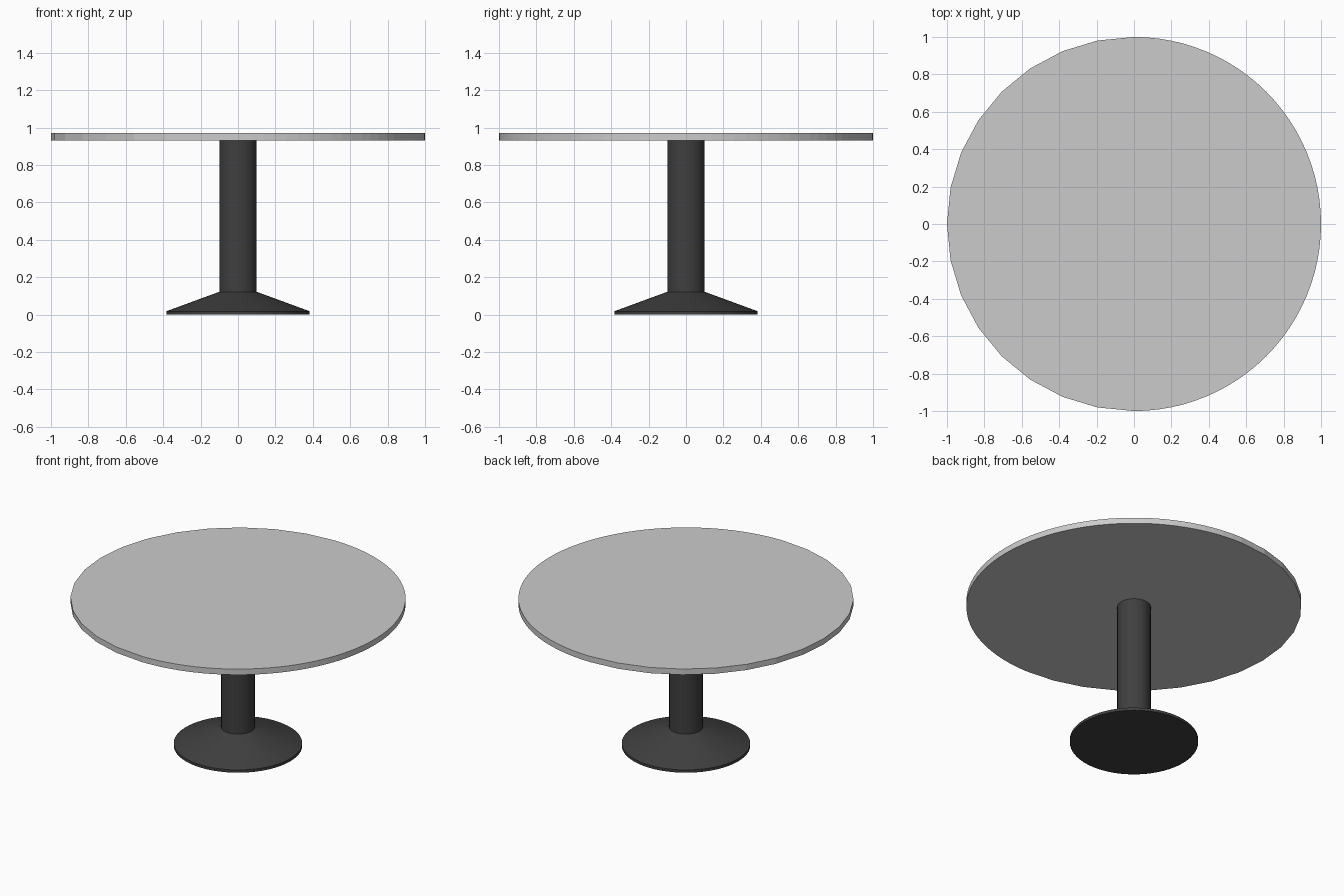
import bpy, bmesh, math

if "Cube" in bpy.data.objects:
    bpy.data.objects.remove(bpy.data.objects["Cube"])

dark = bpy.data.materials.new("dark_metal")
dark.diffuse_color = (0.05, 0.05, 0.05, 1)
dark.use_nodes = True
dark.node_tree.nodes["Principled BSDF"].inputs["Base Color"].default_value = dark.diffuse_color


def lathe(name, rings, angles, smooth=False, mat=None):
    """Closed solid from (radius, z) rings around the z axis."""
    bm = bmesh.new()
    loops = [[bm.verts.new((r * math.cos(a), r * math.sin(a), z)) for a in angles]
             for r, z in rings]
    n = len(angles)
    for low, high in zip(loops, loops[1:]):
        for i in range(n):
            j = (i + 1) % n
            bm.faces.new((low[i], low[j], high[j], high[i]))
    bm.faces.new(loops[0][::-1])
    bm.faces.new(loops[-1])
    mesh = bpy.data.meshes.new(name)
    bm.to_mesh(mesh)
    bm.free()
    ob = bpy.data.objects.new(name, mesh)
    bpy.context.collection.objects.link(ob)
    if mat:
        mesh.materials.append(mat)
    if smooth:
        bpy.ops.object.select_all(action='DESELECT')
        ob.select_set(True)
        bpy.context.view_layer.objects.active = ob
        bpy.ops.object.shade_smooth_by_angle(angle=math.radians(15))
    return ob


def arc(start, end, steps):
    return [math.radians(start + (end - start) * i / steps) for i in range(steps)]


# Table top: finely divided right half, 16 facets on the left half
lathe("table_top", [(1.0, 0.932), (1.0, 0.97)], arc(-90, 90, 48) + arc(90, 270, 16))

# Pedestal: flared foot and round column
full = arc(0, 360, 64)
lathe("foot", [(0.383, 0), (0.383, 0.018), (0.1, 0.122)], full, True, dark)
lathe("column", [(0.1, 0.122), (0.1, 0.932)], full, True, dark)
